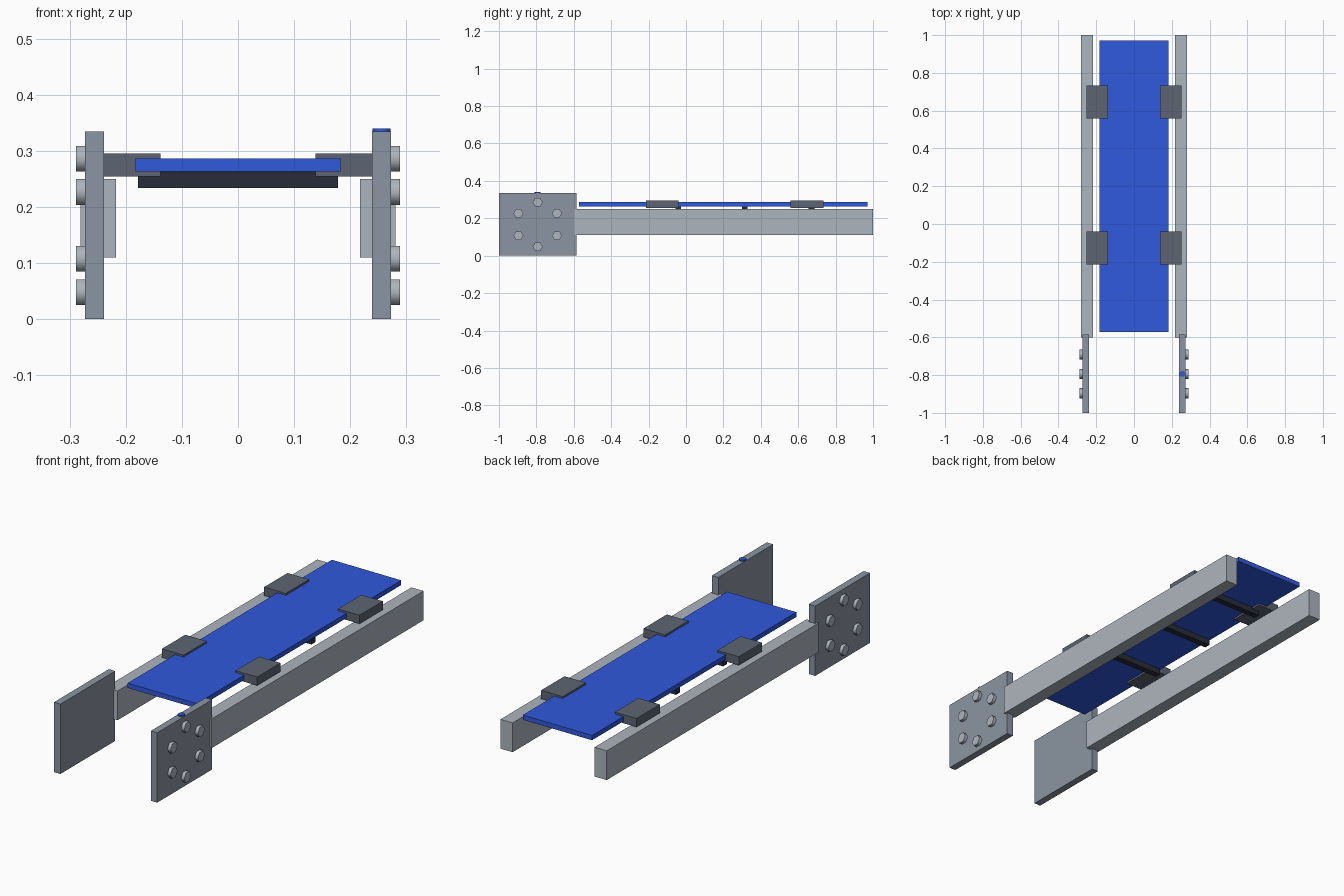
import bpy, math

if "Cube" in bpy.data.objects:
    bpy.data.objects.remove(bpy.data.objects["Cube"])


def material(name, rgb):
    m = bpy.data.materials.new(name)
    m.diffuse_color = (*rgb, 1)
    m.use_nodes = True
    m.node_tree.nodes["Principled BSDF"].inputs["Base Color"].default_value = m.diffuse_color
    return m


STEEL = material("light_steel", (0.42, 0.46, 0.51))
PLATE = material("plate_steel", (0.26, 0.30, 0.36))
DARK = material("dark_steel", (0.11, 0.13, 0.17))
BLACK = material("black_rubber", (0.02, 0.025, 0.04))
BLUE = material("blue", (0.03, 0.10, 0.72))


def box(name, x, y, z, mat):
    """Box from its (min, max) range on each axis."""
    lo, hi = zip(x, y, z)
    bpy.ops.mesh.primitive_cube_add(size=1, location=[(a + b) / 2 for a, b in zip(lo, hi)])
    o = bpy.context.object
    o.name = name
    o.scale = [b - a for a, b in zip(lo, hi)]
    bpy.ops.object.transform_apply(location=False, rotation=False, scale=True)
    o.data.materials.append(mat)
    return o


def cylinder(name, sides, radius, depth, loc, rot, mat):
    bpy.ops.mesh.primitive_cylinder_add(vertices=sides, radius=radius, depth=depth,
                                        location=loc, rotation=rot)
    o = bpy.context.object
    o.name = name
    o.data.materials.append(mat)
    bpy.ops.object.shade_smooth_by_angle(angle=math.radians(65))
    return o


PLATE_Y, PLATE_Z = -0.793, 0.167

for side, s in (("left", -1), ("right", 1)):
    def span(a, b):
        return sorted((s * a, s * b))

    # Long side rail and end plate
    box(f"{side}_rail", span(0.217, 0.281), (-0.6, 1.0), (0.11, 0.25), STEEL)
    box(f"{side}_end_plate", span(0.239, 0.273), (-1.0, -0.586), (0, 0.334), PLATE)

    # Ring of six hexagonal bolt heads on the outer face
    for i in range(6):
        a = math.radians(30 + 60 * i)
        loc = (s * 0.277, PLATE_Y + 0.119 * math.cos(a), PLATE_Z + 0.119 * math.sin(a))
        cylinder(f"{side}_bolt_{i + 1}", 6, 0.0265, 0.024, loc, (0, math.pi / 2, 0), STEEL)

    # Clamps gripping the board edge
    for n, y in (("front", -0.127), ("back", 0.646)):
        box(f"{side}_{n}_clamp", span(0.138, 0.252), (y - 0.088, y + 0.088),
            (0.254, 0.295), DARK)

# Blue board with three cross bars beneath
box("board", (-0.183, 0.183), (-0.572, 0.971), (0.263, 0.286), BLUE)
for i, y in enumerate((-0.041, 0.315, 0.671)):
    box(f"cross_bar_{i + 1}", (-0.178, 0.178), (y - 0.015, y + 0.015), (0.234, 0.263), BLACK)

# Small indicator button on top of the right plate
cylinder("indicator_button", 12, 0.016, 0.012, (0.256, PLATE_Y, 0.334), (0, 0, 0), BLUE)
